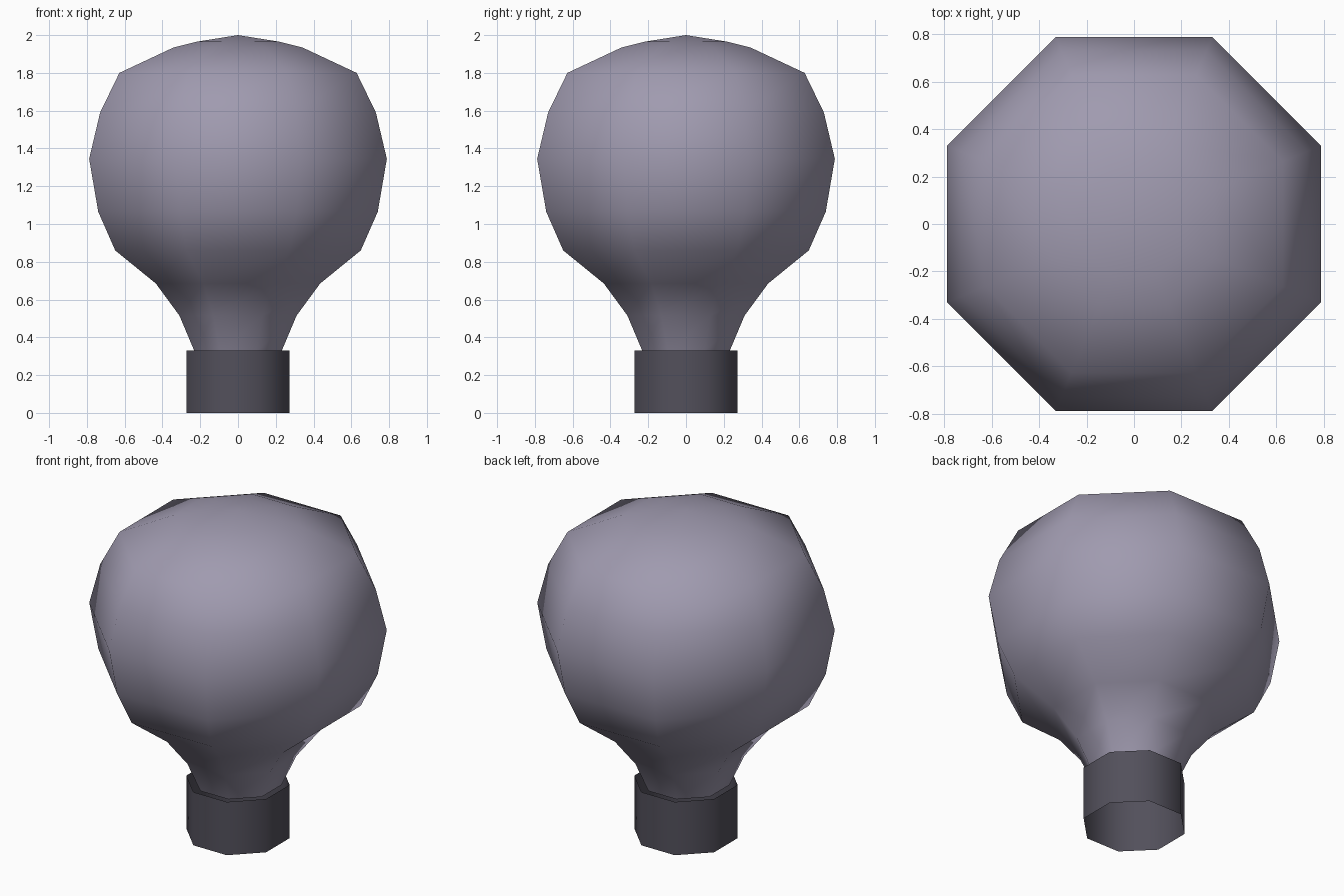
import bpy, bmesh, math

if "Cube" in bpy.data.objects:
    bpy.data.objects.remove(bpy.data.objects["Cube"])

SIDES = 8
STRETCH = 1.012   # corners sit slightly wider than a regular octagon's


def lathe(name, profile, color, apex=None):
    """Open octagonal stack of rings; profile holds (flat-to-centre distance, z)."""
    bm = bmesh.new()
    rings = []
    for half, z in profile:
        r = half / math.cos(math.pi / SIDES)
        ring = []
        for i in range(SIDES):
            a = (i + 0.5) * math.tau / SIDES
            x, y = r * math.cos(a), r * math.sin(a)
            if abs(x) < abs(y):
                x *= STRETCH
            else:
                y *= STRETCH
            ring.append(bm.verts.new((x, y, z)))
        rings.append(ring)
    for a, b in zip(rings, rings[1:]):
        for i in range(SIDES):
            j = (i + 1) % SIDES
            bm.faces.new((a[i], a[j], b[j], b[i]))
    if apex is not None:
        tip = bm.verts.new((0, 0, apex))
        for i in range(SIDES):
            bm.faces.new((rings[-1][i], rings[-1][(i + 1) % SIDES], tip))
    for f in bm.faces:
        f.smooth = True
    mesh = bpy.data.meshes.new(name)
    bm.to_mesh(mesh)
    bm.free()
    mat = bpy.data.materials.new(name + "_material")
    mat.diffuse_color = (*color, 1)
    mat.use_nodes = True
    mat.node_tree.nodes["Principled BSDF"].inputs["Base Color"].default_value = mat.diffuse_color
    mesh.materials.append(mat)
    obj = bpy.data.objects.new(name, mesh)
    bpy.context.collection.objects.link(obj)
    return obj


# Glass bulb with a flared neck and a shallow domed top
lathe("bulb_glass", [(0.23, 0.325), (0.31, 0.515), (0.435, 0.685), (0.65, 0.86),
                     (0.74, 1.065), (0.788, 1.345), (0.73, 1.59), (0.628, 1.80),
                     (0.34, 1.935), (0.22, 1.965)], (0.35, 0.325, 0.43), apex=2.0)

# Dark open socket collar around the bottom of the neck
lathe("bulb_base", [(0.273, 0.0), (0.273, 0.33)], (0.085, 0.08, 0.105))
